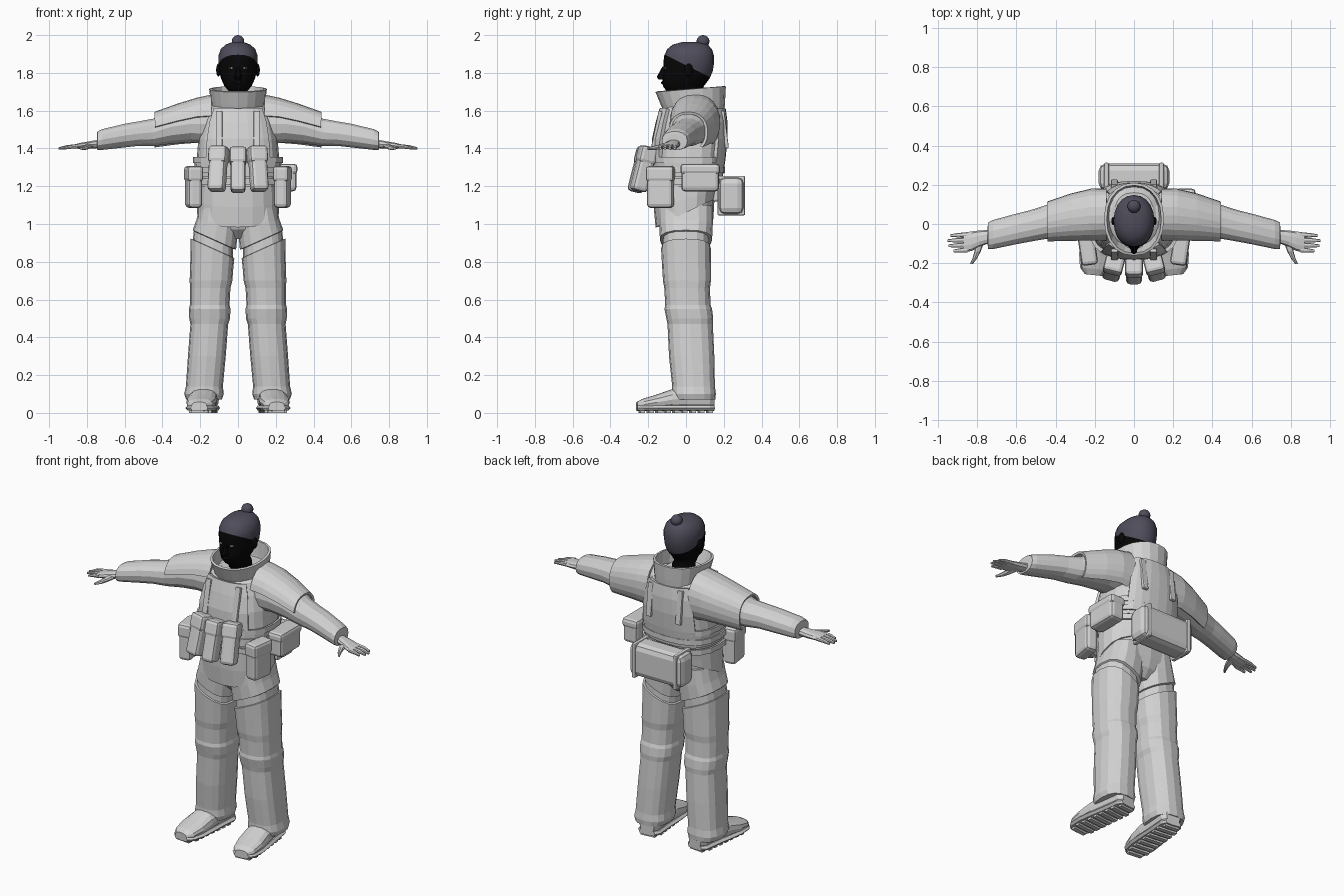
import bpy, bmesh
from math import sin, cos, pi, radians
from mathutils import Matrix, Vector

if "Cube" in bpy.data.objects:
    bpy.data.objects.remove(bpy.data.objects["Cube"], do_unlink=True)


def material(name, rgb):
    m = bpy.data.materials.new(name)
    m.use_nodes = True
    m.diffuse_color = (*rgb, 1)
    m.node_tree.nodes["Principled BSDF"].inputs["Base Color"].default_value = (*rgb, 1)
    return m


SUIT = material("suit grey", (.65, .65, .65))
SKIN = material("face black", (.002, .002, .002))
CAP = material("cap purple grey", (.08, .074, .105))
WHITE = material("eye white", (.8, .8, .8))


def finish(name, bm, mat, mirror=False, thick=0, smooth=False):
    bmesh.ops.recalc_face_normals(bm, faces=bm.faces)
    mesh = bpy.data.meshes.new(name)
    bm.to_mesh(mesh)
    bm.free()
    mesh.materials.append(mat)
    for p in mesh.polygons:
        p.use_smooth = smooth
    ob = bpy.data.objects.new(name, mesh)
    bpy.context.scene.collection.objects.link(ob)
    if thick:
        mod = ob.modifiers.new("thickness", 'SOLIDIFY')
        mod.thickness = thick
        mod.offset = 0
    if mirror:
        mod = ob.modifiers.new("mirror", 'MIRROR')
        mod.use_mirror_merge = False
    return ob


def loft(rings, axis='z', sides=16, power=2.3, arc=None, caps=True, place=None):
    """Rings: (position on axis, centre a, centre b, radius a, radius b, slope a, slope b)."""
    bm = bmesh.new()
    rows = []
    count = sides if arc is None else sides + 1
    start, sweep = (0, 2 * pi) if arc is None else (radians(arc[0]), radians(arc[1] - arc[0]))
    for t, ca, cb, ra, rb, *slope in rings:
        sa, sb = slope if slope else (0, 0)
        row = []
        for i in range(count):
            ang = start + sweep * i / sides
            c, s = cos(ang), sin(ang)
            a = ra * abs(c) ** (2 / power) * (1 if c > 0 else -1)
            b = rb * abs(s) ** (2 / power) * (1 if s > 0 else -1)
            w = t + sa * a + sb * b
            a, b = a + ca, b + cb
            row.append(bm.verts.new({'z': (a, b, w), 'x': (w, a, b), 'y': (a, w, b)}[axis]))
        rows.append(row)
    for low, high in zip(rows, rows[1:]):
        for i in range(sides):
            j = (i + 1) % count
            bm.faces.new((low[i], low[j], high[j], high[i]))
    if caps and arc is None:
        bm.faces.new(rows[0])
        bm.faces.new(rows[-1])
    if place:
        bm.transform(place)
    return bm


def span(z, rx, front, back, *slope):
    """Ring given by its half width and its front and back y."""
    return (z, 0, (front + back) / 2, rx, (back - front) / 2, *slope)


def box(name, loc, size, rx=0, rz=0, bevel=.02, mat=SUIT, mirror=False):
    bm = bmesh.new()
    bmesh.ops.create_cube(bm, size=1)
    bm.transform(Matrix.Diagonal((*size, 1)))
    if bevel:
        bmesh.ops.bevel(bm, geom=bm.edges[:], offset=bevel, segments=2, profile=.5, affect='EDGES')
    bm.transform(Matrix.Translation(loc) @ Matrix.Rotation(rz, 4, 'Z') @ Matrix.Rotation(rx, 4, 'X'))
    return finish(name, bm, mat, mirror)


def ball(name, loc, radii, mat, mirror=False):
    bm = bmesh.new()
    bmesh.ops.create_uvsphere(bm, u_segments=14, v_segments=9, radius=1)
    bm.transform(Matrix.Translation(loc) @ Matrix.Diagonal((*radii, 1)))
    return finish(name, bm, mat, mirror, smooth=True)


# Trouser legs, with a slanted recessed band at the top of the thigh
leg = [(.07, .18, .045, .095, .11), (.1, .18, .042, .105, .116), (.14, .178, .04, .098, .113),
       (.3, .165, .03, .1, .12), (.47, .152, .022, .1, .12), (.5, .15, .02, .108, .124),
       (.55, .15, .012, .11, .126), (.57, .15, .01, .105, .12), (.66, .147, .006, .107, .121),
       (.7, .143, .005, .113, .127), (.8, .138, .002, .114, .13, .2, 0), (.87, .135, 0, .116, .132, .45, 0),
       (.871, .133, 0, .106, .122, .45, 0), (.915, .13, 0, .104, .122, .45, 0),
       (.916, .125, 0, .115, .138, .45, 0), (1, .11, 0, .11, .142, .2, 0), (1.1, .1, 0, .1, .14)]
finish("trouser_legs", loft(leg, power=2.6), SUIT, True)

# Pelvis and jacket hem dipping at the front
finish("pelvis", loft([span(.92, .05, -.07, .09), span(.97, .16, -.12, .13), span(1.03, .21, -.145, .145),
                       span(1.12, .205, -.155, .15), span(1.22, .2, -.16, .16)]), SUIT)
finish("jacket_hem", loft([span(1.06, .212, -.155, .153, 0, .5), span(1.13, .212, -.165, .16, 0, .25),
                           span(1.2, .208, -.168, .17)], sides=20, caps=False), SUIT, thick=.012)

# Torso
torso = [span(1.15, .2, -.16, .16), span(1.25, .21, -.165, .175), span(1.35, .218, -.165, .19),
         span(1.45, .21, -.16, .2), span(1.54, .19, -.14, .2), span(1.61, .16, -.12, .19),
         span(1.65, .1, -.08, .16)]
finish("torso", loft(torso, sides=20, power=2.5), SUIT)

# Vest: front and back plates, side wrap and belts
def swell(rings, d):
    return [(z, x, y, a + d, b + d) for z, x, y, a, b in rings]

finish("vest_front", loft(swell(torso[2:6], .01), arc=(228, 312), sides=8, power=2.5), SUIT, thick=.02)
finish("vest_back", loft(swell(torso[1:6], .01), arc=(45, 135), sides=8, power=2.5), SUIT, thick=.02)
finish("vest_wrap", loft(swell(torso[1:3], .009), sides=20, power=2.5, caps=False), SUIT, thick=.014)
for n, z in enumerate((1.225, 1.285, 1.34)):
    finish(f"belt_{n + 1}", loft([span(z + h, .232, -.18, .2) for h in (-.016, .016)],
                                 sides=20, power=2.5, caps=False), SUIT, thick=.012)
for name, y, turn in (("front_strap", -.155, -.2), ("back_strap", .205, .12)):
    box(name, (.1, y, 1.5), (.035, .02, .2), rx=turn, bevel=.005, mirror=True)

# Tall collar, higher at the back
finish("collar", loft([span(1.58, .128, -.1, .195, 0, .05), span(1.64, .136, -.125, .2, 0, .07),
                       span(1.715, .146, -.155, .204, 0, .08)], sides=20, power=2.2, caps=False),
       SUIT, thick=.014)

# Sleeves, shoulder covers and cuffs
sleeve = [(.1, .05, 1.53, .12, .115), (.25, .045, 1.53, .12, .1), (.35, .03, 1.515, .105, .092),
          (.45, .01, 1.485, .086, .074), (.53, -.01, 1.478, .08, .066), (.6, -.025, 1.468, .078, .064),
          (.72, -.054, 1.447, .074, .056), (.745, -.06, 1.44, .068, .05), (.746, -.06, 1.44, .05, .035)]
finish("sleeves", loft(sleeve, 'x', 14), SUIT, True)
cover = [(.14, .048, 1.535, .127, .143), (.22, .046, 1.533, .127, .128),
         (.32, .034, 1.515, .115, .115), (.44, .012, 1.487, .096, .1)]
finish("shoulder_covers", loft(cover, 'x', 14, arc=(-48, 168)), SUIT, True, thick=.014)

# Hands: palm, four fingers and thumb
finish("palms", loft([(.73, -.062, 1.425, .032, .024), (.79, -.075, 1.418, .042, .02),
                      (.83, -.088, 1.414, .05, .017), (.87, -.094, 1.41, .05, .011)], 'x', 10), SUIT, True)
for i, tip in enumerate((.935, .95, .945, .92)):
    y = -.055 - .026 * i
    finish(f"finger_{i + 1}", loft([(.85, y, 1.412, .013, .011), ((.86 + tip) / 2, y - .002, 1.408, .011, .01),
                                    (tip, y - .004, 1.4, .007, .006)], 'x', 8), SUIT, True)
finish("thumbs", loft([(-.08, .785, 1.415, .026, .014), (-.14, .798, 1.408, .016, .013),
                       (-.175, .812, 1.402, .012, .011), (-.205, .83, 1.398, .007, .006)], 'y', 8), SUIT, True)

# Boots with a sole and tread blocks, toes turned out
turned = Matrix.Translation((.178, 0, 0)) @ Matrix.Rotation(radians(6), 4, 'Z')
boot = [(.148, 0, .07, .045, .05), (.12, 0, .075, .066, .06), (0, 0, .078, .07, .062),
        (-.08, 0, .07, .077, .054), (-.16, 0, .056, .08, .04), (-.23, 0, .045, .068, .03),
        (-.262, 0, .04, .04, .018)]
finish("boots", loft(boot, 'y', 14, place=turned), SUIT, True)
finish("soles", loft([(y, x, .026, a + .006, .016) for y, x, z, a, b in boot], 'y', 8, 4, place=turned), SUIT, True)
for i in range(9):
    y = .125 - .045 * i
    width = .12 if 0 < i < 8 else .09
    box(f"tread_{i + 1}", turned @ Vector((0, y, .008)), (width, .026, .016), rz=radians(6), bevel=0, mirror=True)

# Pouches: every pouch has a body and a slightly wider lid
def pouch(name, loc, size, rx=0, rz=0, mirror=False):
    box(name, loc, size, rx, rz, .02, mirror=mirror)
    turn = Matrix.Rotation(rz, 3, 'Z') @ Matrix.Rotation(rx, 3, 'X')
    lid = Vector(loc) + turn @ Vector((0, 0, size[2] * .32))
    box(name + "_lid", lid, (size[0] + .01, size[1] + .01, size[2] * .38), rx, rz, .018, mirror=mirror)

pouch("middle_pouch", (0, -.242, 1.285), (.08, .085, .24), -.25)
pouch("front_pouches", (.107, -.225, 1.29), (.09, .085, .24), -.25, .25, True)
pouch("hip_pouches", (.235, -.135, 1.195), (.075, .14, .22), 0, -.15, True)
pouch("side_pouch", (.262, .075, 1.245), (.095, .2, .145))
box("back_pouch", (0, .24, 1.15), (.36, .135, .2), bevel=.035)
box("back_pouch_bands", (.14, .24, 1.15), (.025, .145, .21), bevel=.03 / 4, mirror=True)
box("back_pouch_mount", (0, .17, 1.17), (.2, .06, .1), bevel=.01)

# Head: face below and cap above a slanted hairline
head = loft([span(1.6, .06, -.04, .1), span(1.68, .062, -.05, .09), span(1.705, .05, -.105, .085),
             span(1.73, .072, -.122, .095), span(1.77, .09, -.124, .125), span(1.81, .1, -.118, .142),
             span(1.85, .104, -.12, .148), span(1.89, .104, -.116, .148), span(1.925, .092, -.1, .138),
             span(1.95, .066, -.07, .115), span(1.963, .03, -.02, .075)], sides=20, power=2.1)
up = Vector((0, .5, 1))
brow = Vector((0, 0, 1.84))
bmesh.ops.bisect_plane(head, geom=head.verts[:] + head.edges[:] + head.faces[:], plane_co=brow, plane_no=up)
for f in head.faces:
    f.material_index = int((f.calc_center_median() - brow).dot(up) > 0)
finish("head", head, SKIN, smooth=True).data.materials.append(CAP)
ball("bun", (0, .09, 1.967), (.034, .034, .033), CAP)
ball("ears", (.104, .015, 1.815), (.012, .022, .034), SKIN, True)

# Nose, lips and eyes
finish("nose", loft([(1.765, 0, -.12, .02, .025), (1.778, 0, -.125, .018, .03),
                     (1.835, 0, -.11, .009, .014)], sides=8), SKIN)
ball("lips", (0, -.12, 1.748), (.026, .012, .01), SKIN)
box("eyes", (.037, -.1135, 1.826), (.018, .009, .006), rz=.3, bevel=0, mat=WHITE, mirror=True)
